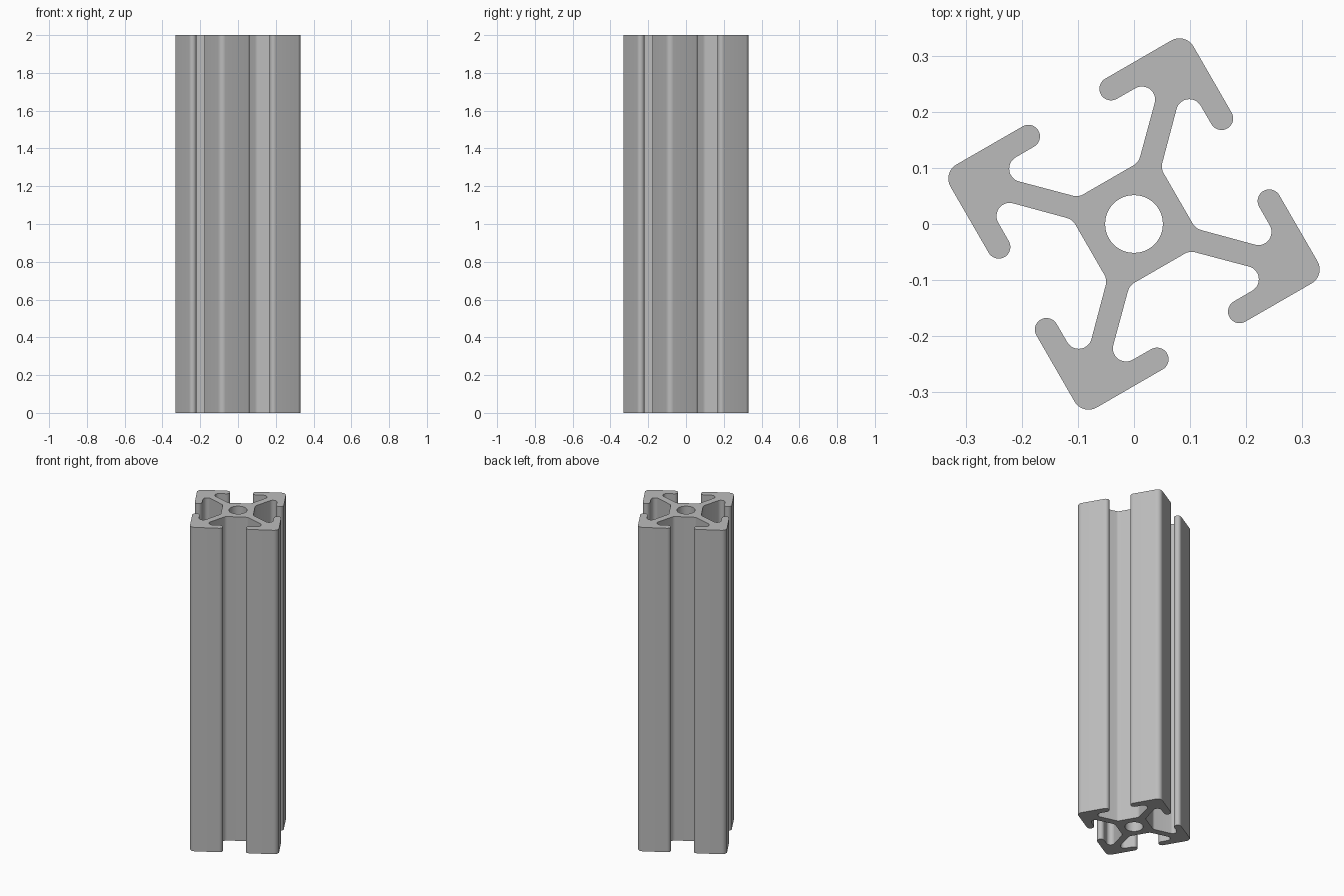
import bpy, bmesh
from math import sin, cos, radians, pi
from mathutils import Matrix, Vector

if "Cube" in bpy.data.objects:
    bpy.data.objects.remove(bpy.data.objects["Cube"])

LENGTH = 2.0
TILT = radians(30)
BORE = 0.0515


def arc(cx, cy, r, start, end, step=9):
    """Points along an arc, angles in degrees."""
    n = max(2, round(abs(end - start) / step))
    angles = [radians(start + (end - start) * i / n) for i in range(n + 1)]
    return [Vector((cx + r * cos(a), cy + r * sin(a), 0)) for a in angles]


# Half of one corner: core fillet, slot pocket, lip end, outer corner
half = (arc(0.116, 0.0516, 0.025, 180, 135)
        + arc(0.1848, 0.123, 0.0235, 135, 0)
        + arc(0.2292, 0.085, 0.0207, 180, 360)
        + arc(0.221, 0.221, 0.029, 0, 45))
corner = half + [Vector((p.y, p.x, 0)) for p in reversed(half[:-1])]

# Four corners turned around the centre, plus the round bore
outline = []
for quarter in range(4):
    turn = Matrix.Rotation(TILT + quarter * pi / 2, 3, 'Z')
    outline += [turn @ p for p in corner]
bore = arc(0, 0, BORE, 0, 360, 7.5)[:-1]

# Fill the section and extrude it to full length
bm = bmesh.new()
edges = []
for loop in (outline, bore):
    verts = [bm.verts.new(p) for p in loop]
    edges += [bm.edges.new((v, verts[i - 1])) for i, v in enumerate(verts)]
bmesh.ops.triangle_fill(bm, edges=edges, use_beauty=True)
result = bmesh.ops.extrude_face_region(bm, geom=bm.faces[:], use_keep_orig=True)
top = [g for g in result["geom"] if isinstance(g, bmesh.types.BMVert)]
bmesh.ops.translate(bm, verts=top, vec=(0, 0, LENGTH))
bmesh.ops.recalc_face_normals(bm, faces=bm.faces[:])

mesh = bpy.data.meshes.new("slotted_rail")
bm.to_mesh(mesh)
bm.free()
rail = bpy.data.objects.new("slotted_rail", mesh)
bpy.context.collection.objects.link(rail)

# Plain aluminium grey
color = (0.5, 0.5, 0.5, 1)
grey = bpy.data.materials.new("aluminium_grey")
grey.use_nodes = True
grey.diffuse_color = color
grey.node_tree.nodes["Principled BSDF"].inputs["Base Color"].default_value = color
mesh.materials.append(grey)

# Smooth fillets, sharp end rims
bpy.ops.object.select_all(action='DESELECT')
rail.select_set(True)
bpy.context.view_layer.objects.active = rail
bpy.ops.object.shade_smooth_by_angle(angle=radians(30))
